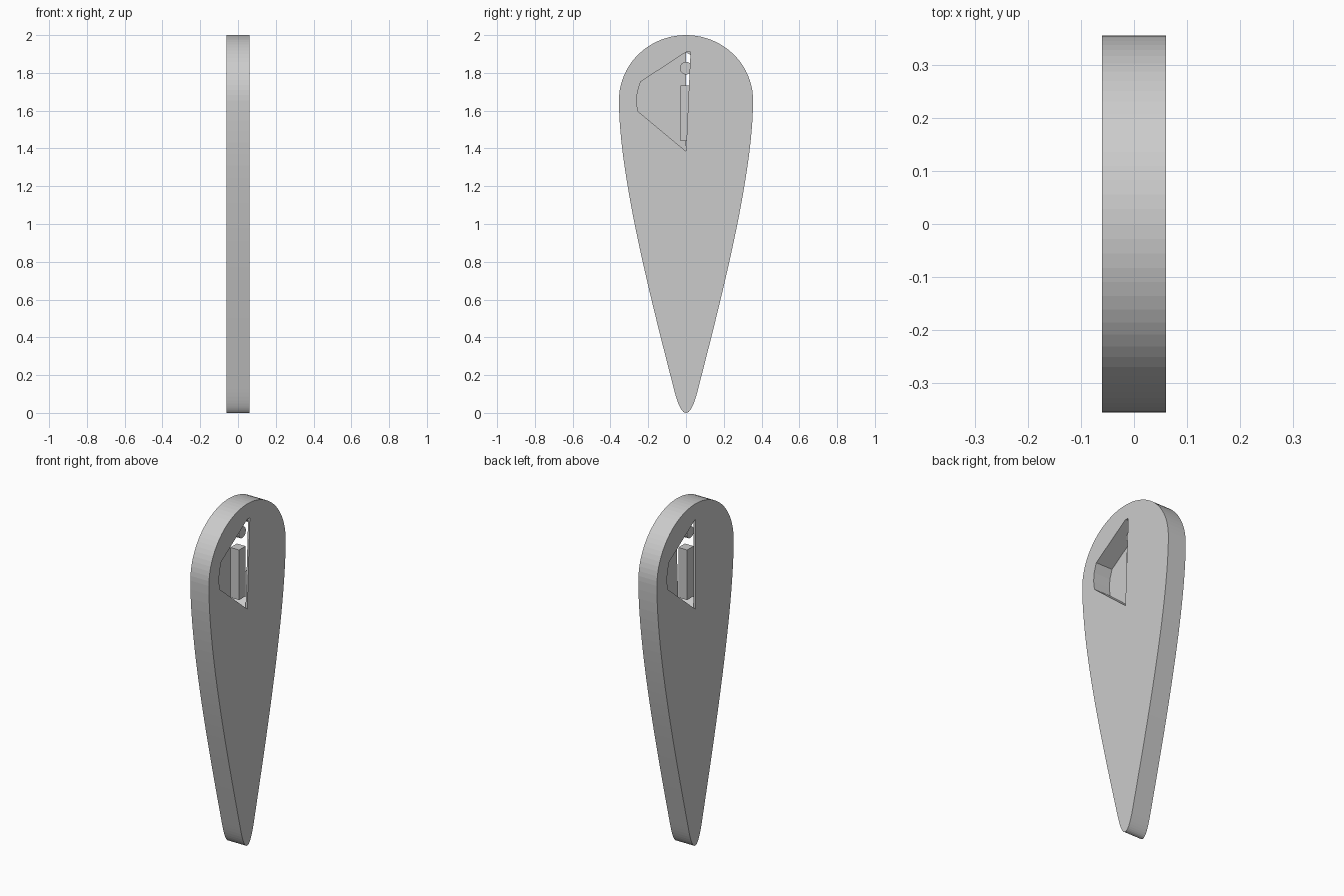
import bpy, bmesh, math
from mathutils import Vector

if "Cube" in bpy.data.objects:
    bpy.data.objects.remove(bpy.data.objects["Cube"])


def prism(name, outline, x0, x1):
    """Extrude a (y, z) outline along x."""
    bm = bmesh.new()
    face = bm.faces.new([bm.verts.new((x0, y, z)) for y, z in outline])
    ext = bmesh.ops.extrude_face_region(bm, geom=[face])
    verts = [g for g in ext["geom"] if isinstance(g, bmesh.types.BMVert)]
    bmesh.ops.translate(bm, verts=verts, vec=(x1 - x0, 0, 0))
    bmesh.ops.recalc_face_normals(bm, faces=bm.faces)
    mesh = bpy.data.meshes.new(name)
    bm.to_mesh(mesh)
    bm.free()
    obj = bpy.data.objects.new(name, mesh)
    bpy.context.collection.objects.link(obj)
    return obj


def bezier(a, b, c, d, n):
    pts = []
    for i in range(n):
        t = i / n
        s = 1 - t
        p = (s**3 * Vector(a) + 3 * s * s * t * Vector(b)
             + 3 * s * t * t * Vector(c) + t**3 * Vector(d))
        pts.append((p.x, p.y))
    return pts


# Teardrop outline: elliptical head, long flank, rounded tip
W, ZC = 0.355, 1.655
half = [(W * math.sin(i * math.pi / 40), ZC + (2 - ZC) * math.cos(i * math.pi / 40))
        for i in range(20)]
half += bezier((W, ZC), (W, 1.25), (0.18, 0.58), (0.065, 0.13), 24)
half += bezier((0.065, 0.13), (0.045, 0.05), (0.025, 0), (0, 0), 10)
half.append((0, 0))
outline = half + [(-y, z) for y, z in half[-2:0:-1]]
body = prism("teardrop_body", outline, -0.06, 0.06)

# Hollow: one window per face, on opposite sides, leaving a thin skin behind each
window = [(0, 1.385), (-0.255, 1.597), (-0.262, 1.65), (-0.257, 1.70),
          (-0.24, 1.753), (0, 1.91)]
right_cut = prism("right_window_cutter", window + [(0.024, 1.91)], -0.049, 0.08)
left_cut = prism("left_window_cutter", [(-y, z) for y, z in window], -0.08, 0.049)
for cutter in (right_cut, left_cut):
    mod = body.modifiers.new(cutter.name, "BOOLEAN")
    mod.operation = "DIFFERENCE"
    mod.solver = "EXACT"
    mod.object = cutter
    cutter.hide_render = True
    cutter.hide_set(True)

# Inner bar and round pin above it
prism("inner_bar", [(-0.03, 1.44), (0.03, 1.44), (0.03, 1.733), (-0.03, 1.733)],
      -0.028, 0.028)
prism("inner_pin", [(0.033 * math.cos(i * math.pi / 16), 1.825 + 0.033 * math.sin(i * math.pi / 16))
                    for i in range(32)], -0.028, 0.028)
